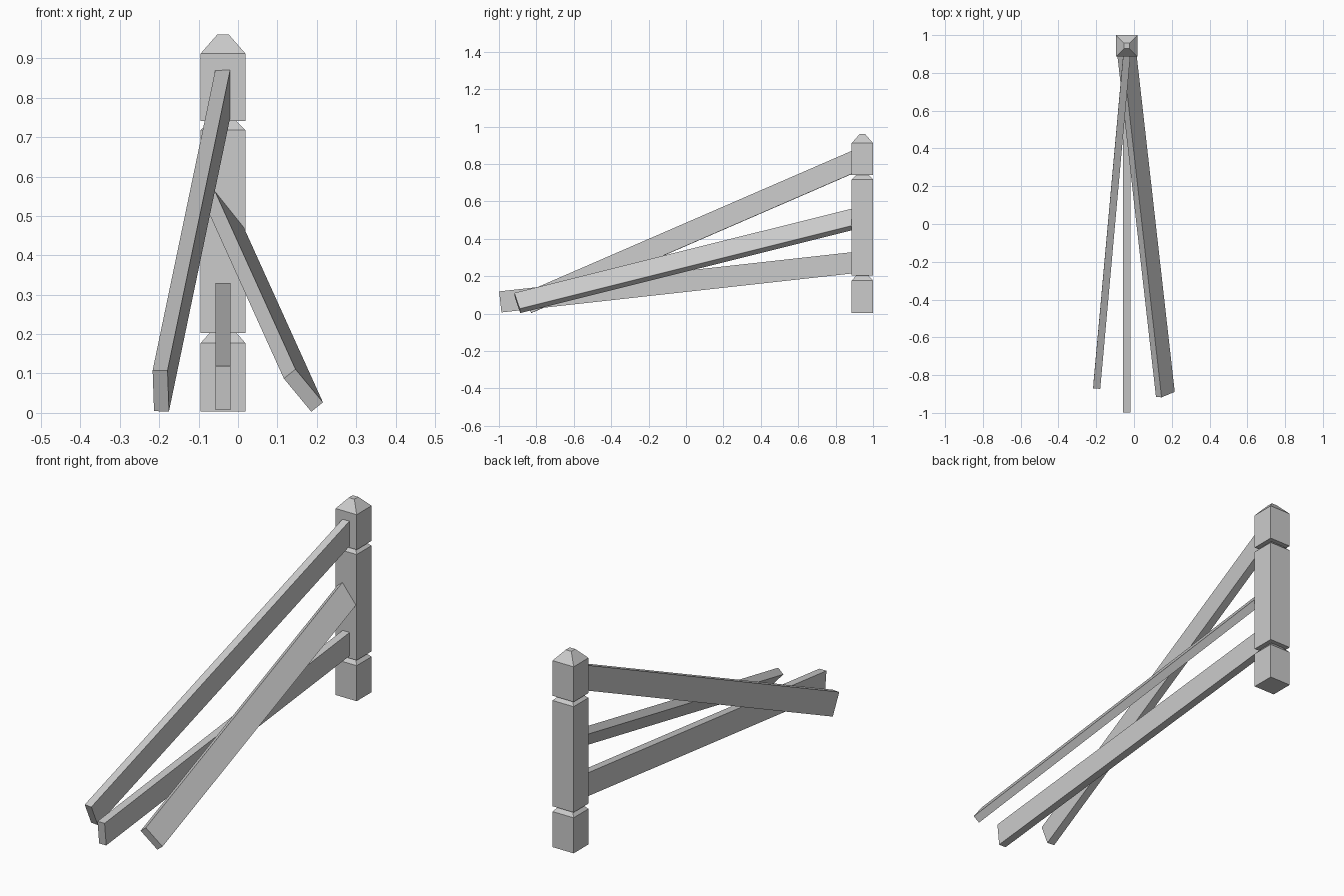
import bpy
import bmesh
from mathutils import Vector

cube = bpy.data.objects.get("Cube")
if cube:
    bpy.data.objects.remove(cube, do_unlink=True)

grey = bpy.data.materials.new("plain_grey")
grey.use_nodes = True
colour = (0.6, 0.6, 0.6, 1)
grey.diffuse_color = colour
grey.node_tree.nodes["Principled BSDF"].inputs["Base Color"].default_value = colour


def finish(name, bm):
    """Turn a bmesh into a flat shaded grey object."""
    bmesh.ops.recalc_face_normals(bm, faces=bm.faces)
    mesh = bpy.data.meshes.new(name)
    bm.to_mesh(mesh)
    bm.free()
    mesh.materials.append(grey)
    obj = bpy.data.objects.new(name, mesh)
    bpy.context.collection.objects.link(obj)
    return obj


def loft(name, loops):
    """Skin a stack of four-cornered loops and cap both ends."""
    bm = bmesh.new()
    rings = [[bm.verts.new(p) for p in loop] for loop in loops]
    for low, high in zip(rings, rings[1:]):
        for i in range(4):
            j = (i + 1) % 4
            bm.faces.new((low[i], low[j], high[j], high[i]))
    bm.faces.new(rings[0])
    bm.faces.new(rings[-1])
    return finish(name, bm)


CORNERS = ((-1, -1), (1, -1), (1, 1), (-1, 1))


def rail(name, start, end, up, width=0.038, height=0.113):
    """A square-cut plank between two points, rolled so its tall side follows up."""
    start, end, up = Vector(start), Vector(end), Vector(up)
    along = (end - start).normalized()
    up = (up - along * up.dot(along)).normalized()
    side = along.cross(up)
    return loft(name, [[p + side * a * width / 2 + up * b * height / 2
                        for a, b in CORNERS] for p in (start, end)])


# Post: square profile of (half width, height) with two notches and a blunt cap
FULL, NECK, TIP = 0.057, 0.034, 0.015
profile = [(FULL, 0.004), (FULL, 0.177), (NECK, 0.203),
           (FULL, 0.203), (FULL, 0.718), (NECK, 0.741),
           (FULL, 0.741), (FULL, 0.912), (TIP, 0.96)]
loft("post", [[(-0.038 + a * r, 0.943 + b * r, z) for a, b in CORNERS]
              for r, z in profile])

# Fallen rails, sunk into the post at the back
rail("upper_rail", (-0.196, -0.849, 0.056), (-0.034, 0.943, 0.833), (-0.003, -0.038, 0.102))
rail("middle_rail", (0.166, -0.902, 0.057), (-0.044, 0.955, 0.521), (-0.07, -0.025, 0.085))
rail("lower_rail", (-0.038, -0.993, 0.063), (-0.038, 0.943, 0.278), (0, 0, 1))
